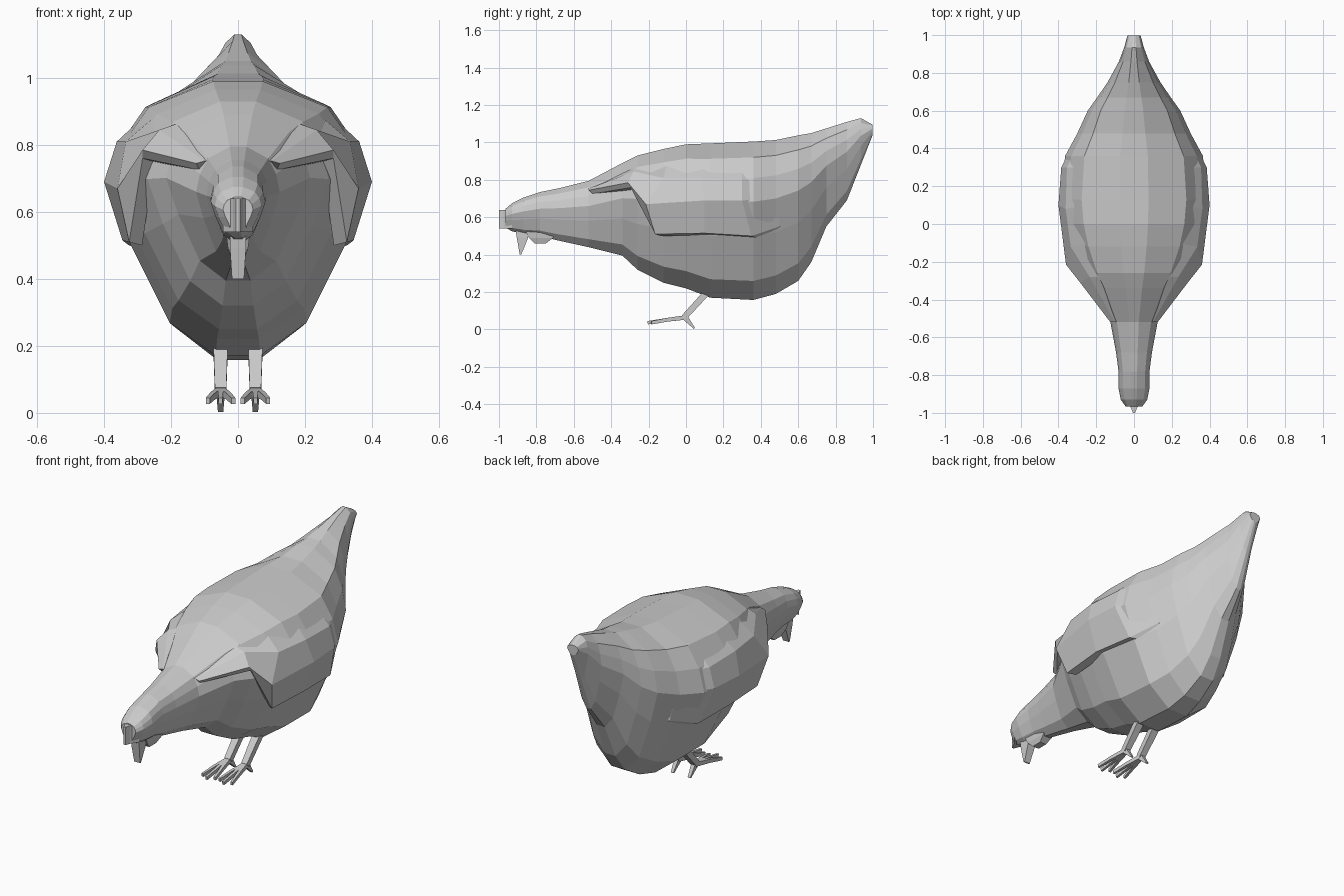
import bpy
from mathutils import Vector

if "Cube" in bpy.data.objects:
    bpy.data.objects.remove(bpy.data.objects["Cube"])


def add_mesh(name, verts, faces):
    me = bpy.data.meshes.new(name)
    me.from_pydata([tuple(v) for v in verts], [], faces)
    ob = bpy.data.objects.new(name, me)
    bpy.context.collection.objects.link(ob)
    bpy.ops.object.select_all(action='DESELECT')
    bpy.context.view_layer.objects.active = ob
    ob.select_set(True)
    bpy.ops.object.mode_set(mode='EDIT')
    bpy.ops.mesh.select_all(action='SELECT')
    bpy.ops.mesh.normals_make_consistent(inside=False)
    bpy.ops.object.mode_set(mode='OBJECT')
    return ob


def loft(name, rings):
    n = len(rings[0])
    faces = [(r*n + i, r*n + (i+1) % n, (r+1)*n + (i+1) % n, (r+1)*n + i)
             for r in range(len(rings)-1) for i in range(n)]
    faces += [tuple(range(n)), tuple(range((len(rings)-1)*n, len(rings)*n))]
    return add_mesh(name, [p for r in rings for p in r], faces)


def bar(name, pts):
    """Square bar through (position, half width, half depth) stations."""
    pos = [Vector(p[0]) for p in pts]
    d = (pos[-1] - pos[0]).normalized()
    u = (Vector((1, 0, 0)) - d * d.x).normalized()
    v = d.cross(u)
    return loft(name, [[p + u*a*w[1] + v*b*w[2]
                        for a, b in ((1, 1), (-1, 1), (-1, -1), (1, -1))]
                       for p, w in zip(pos, pts)])


# Body, neck, head and tail: (y, half width, bottom, top)
half = [(.2, 1), (.72, .9), (.91, .77), (1, .62), (.83, .4), (.53, .12), (.17, 0)]
section = half + [(-x, z) for x, z in reversed(half)]
stations = [(-.965, .045, .545, .645), (-.93, .07, .525, .675), (-.87, .082, .51, .705),
            (-.78, .082, .50, .735), (-.68, .095, .475, .755), (-.52, .125, .44, .795),
            (-.34, .215, .395, .89), (-.26, .27, .32, .93), (-.12, .335, .25, .965),
            (0, .37, .22, .99), (.13, .385, .17, .995), (.36, .365, .158, 1.005),
            (.48, .30, .19, 1.013), (.6, .245, .26, 1.038), (.67, .195, .36, 1.05),
            (.75, .14, .55, 1.075), (.86, .08, .69, 1.11), (.935, .052, .88, 1.13),
            (.998, .035, 1.04, 1.095)]
loft("body", [[(x*w, y, b + z*(t-b)) for x, z in section] for y, w, b, t in stations])

# Folded wings: tops sink into the back, front and lower edges stand proud
wing = [[(.07, -.52, .755), (.10, -.52, .752), (.125, -.52, .745), (.115, -.50, .725)],
        [(.12, -.28, .885), (.235, -.28, .845), (.285, -.31, .785), (.285, -.29, .76)],
        [(.23, -.10, .90), (.335, -.12, .81), (.36, -.215, .67), (.325, -.165, .51)],
        [(.26, .10, .905), (.362, .08, .81), (.40, .10, .69), (.345, .10, .515)],
        [(.25, .30, .905), (.355, .30, .80), (.385, .30, .69), (.325, .35, .50)],
        [(.18, .50, .88), (.255, .50, .80), (.285, .50, .70), (.25, .50, .55)]]
for s, side in ((1, "left"), (-1, "right")):
    rings = []
    for col in wing:
        outer = [(s*x, y, z) for x, y, z in col]
        inner = [(s*x*.88, y + .03, z - .01) for x, y, z in reversed(col)]
        rings.append(outer + inner)
    loft(side + "_wing", rings)

    # Leg, three front toes and a back claw
    cx = s * .052
    bar(side + "_leg", [((cx, .15, .24), .023, .018), ((cx, -.01, .065), .017, .016)])
    for k in (-1, 0, 1):
        bar(side + "_toe", [((cx, .005, .065), .010, .012),
                            ((cx + k*.022, -.10, .052), .008, .010),
                            ((cx + k*.038, -.205 + abs(k)*.02, .036), .006, .009)])
    bar(side + "_back_claw", [((cx, -.01, .07), .013, .017), ((cx, .045, .006), .008, .004)])

# Beak pointing down, as in pecking
bar("beak", [((0, -.875, .53), .024, .036), ((0, -.875, .49), .024, .03),
             ((0, -.885, .40), .018, .004)])

# Thin comb on the forehead, flaring into the head
loft("comb", [[(-.045, -.93, z), (.045, -.93, z), (.015, -.975, z),
               (.006, -1.0, z), (-.006, -1.0, z), (-.015, -.975, z)]
              for z in (.54, .64)])

# Wattle under the chin
loft("wattle", [[(-w, a, z), (w, a, z), (w, b, z), (-w, b, z)]
                for w, a, b, z in ((.035, -.86, -.69, .53), (.03, -.84, -.71, .49),
                                   (.02, -.81, -.75, .46))])
